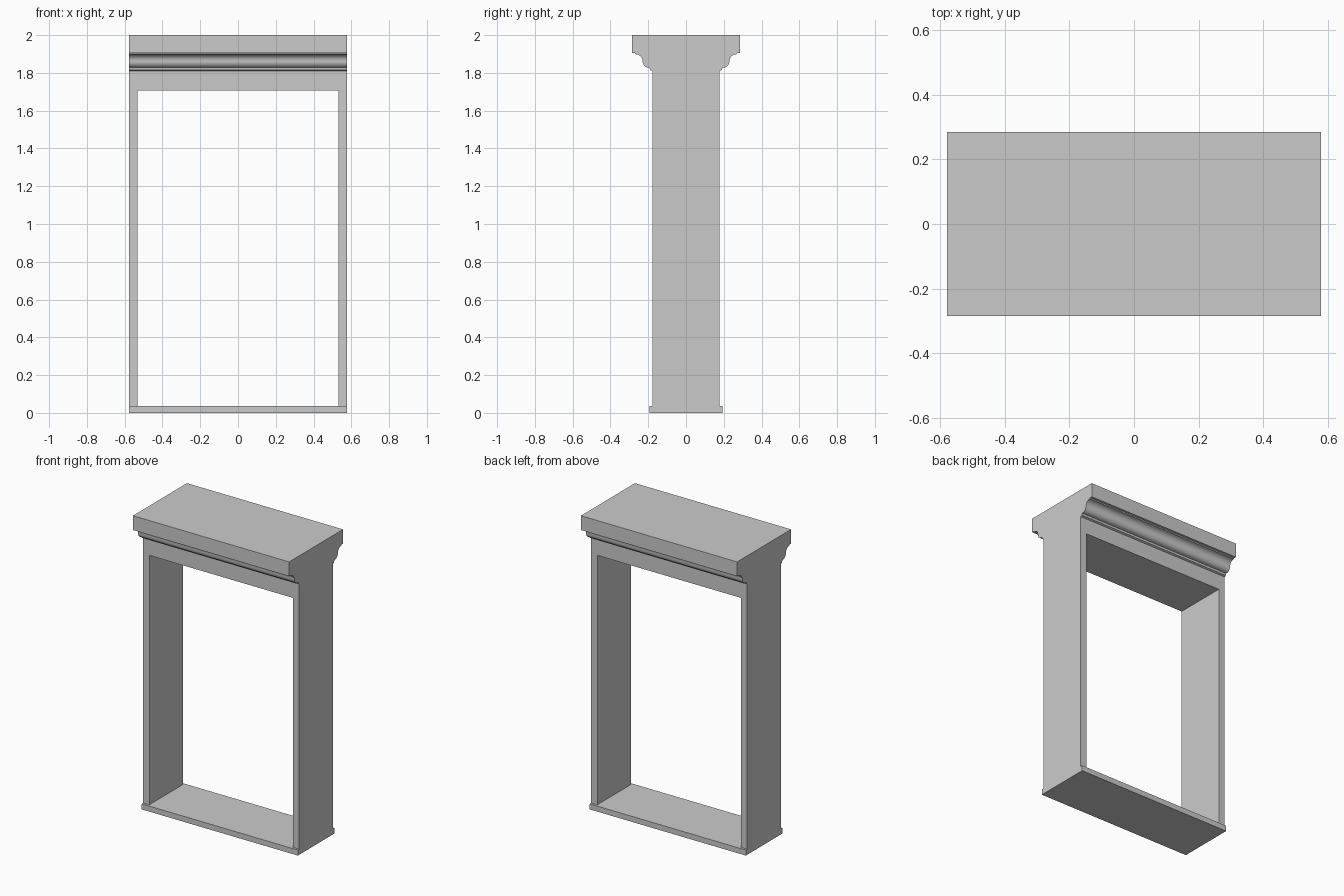
import bpy, bmesh
from math import sin, cos, pi, radians

if "Cube" in bpy.data.objects:
    bpy.data.objects.remove(bpy.data.objects["Cube"])

HALF_W = 0.578      # half width of the whole surround
SILL_TOP = 0.037


def extrude_x(name, profile, half):
    """Extrude a closed (y, z) profile symmetrically along x."""
    bm = bmesh.new()
    face = bm.faces.new([bm.verts.new((-half, y, z)) for y, z in profile])
    ext = bmesh.ops.extrude_face_region(bm, geom=[face])
    moved = [v for v in ext["geom"] if isinstance(v, bmesh.types.BMVert)]
    bmesh.ops.translate(bm, vec=(2 * half, 0, 0), verts=moved)
    bmesh.ops.recalc_face_normals(bm, faces=bm.faces)
    mesh = bpy.data.meshes.new(name)
    bm.to_mesh(mesh)
    bm.free()
    obj = bpy.data.objects.new(name, mesh)
    bpy.context.collection.objects.link(obj)
    return obj


def rect(half_y, z0, z1):
    return [(half_y, z0), (half_y, z1), (-half_y, z1), (-half_y, z0)]


def arc(cy, cz, ry, rz, a0, a1, n=8):
    return [(cy + ry * cos(a0 + (a1 - a0) * i / n),
             cz + rz * sin(a0 + (a1 - a0) * i / n)) for i in range(n + 1)]


# Moulding: fillet, rounded ovolo, cove, then the flat cornice slab
half_profile = [(0.178, SILL_TOP), (0.178, 1.81), (0.190, 1.815), (0.193, 1.828)]
half_profile += arc(0.199, 1.862, 0.031, 0.034, -pi / 2, 0)
half_profile += arc(0.266, 1.862, 0.036, 0.036, pi, pi / 2)[1:]
half_profile += [(0.270, 1.904), (0.285, 1.904), (0.285, 2.0)]
profile = half_profile + [(-y, z) for y, z in reversed(half_profile)]

# Surround: jambs, header and cornice in one body
surround = extrude_x("surround", profile, HALF_W)

# Opening cut through the surround
cutter = extrude_x("opening_cutter", rect(0.5, -0.2, 1.706), 0.532)
cutter.hide_render = True
cut = surround.modifiers.new("opening", "BOOLEAN")
cut.operation = "DIFFERENCE"
cut.solver = "EXACT"
cut.object = cutter
bpy.context.view_layer.objects.active = surround
surround.select_set(True)
bpy.ops.object.modifier_apply(modifier=cut.name)
bpy.data.objects.remove(cutter)
bpy.ops.object.shade_smooth_by_angle(angle=radians(25))

# Sill along the bottom
extrude_x("sill", rect(0.193, 0.0, SILL_TOP), HALF_W)
